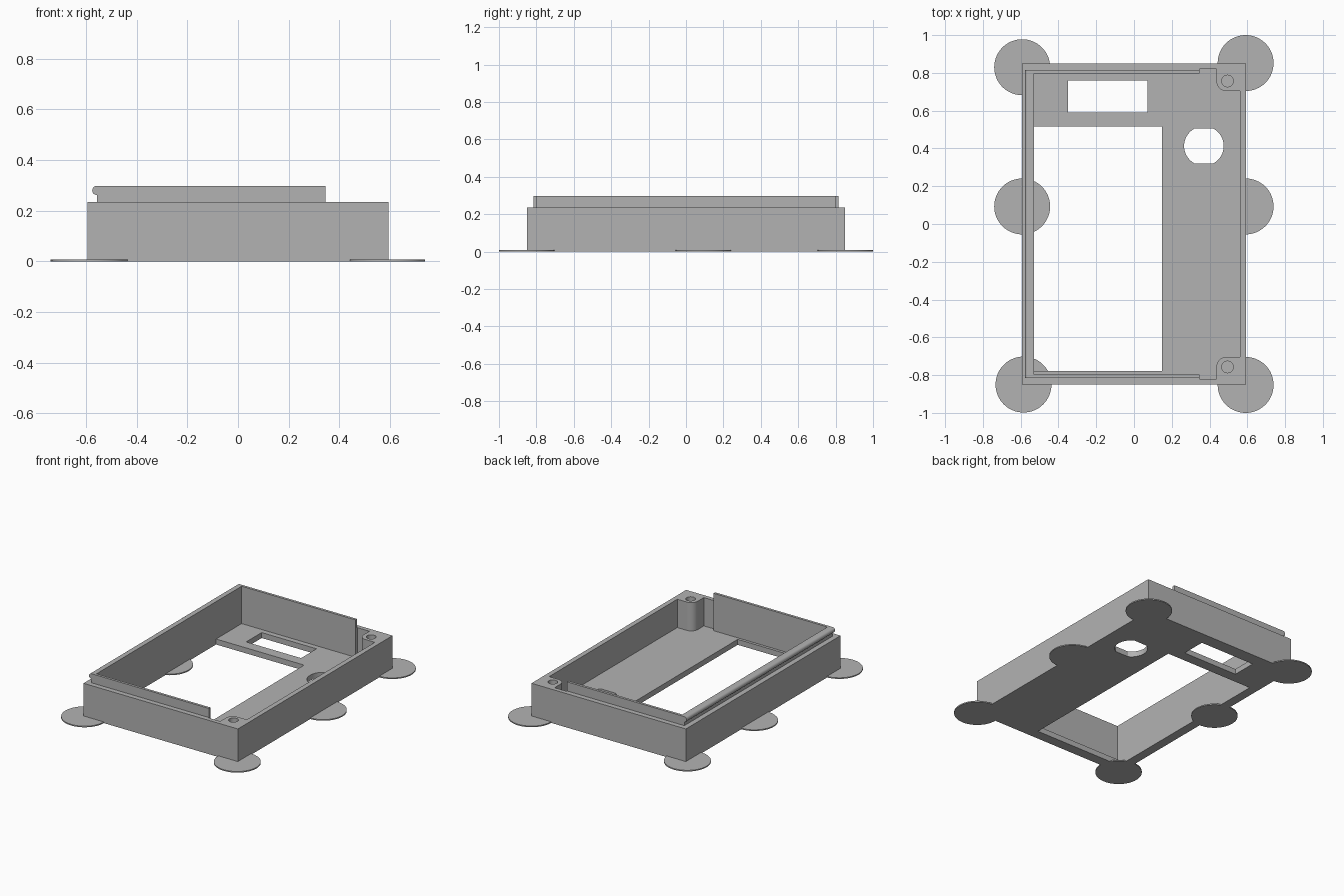
import bpy, bmesh, math

if "Cube" in bpy.data.objects:
    bpy.data.objects.remove(bpy.data.objects["Cube"])

grey = bpy.data.materials.new("plain grey")
grey.diffuse_color = (0.45, 0.45, 0.45, 1)
grey.use_nodes = True
grey.node_tree.nodes["Principled BSDF"].inputs["Base Color"].default_value = grey.diffuse_color

FLOOR, RIM, LIP = 0.038, 0.235, 0.298


def prism(name, pts, z0, z1):
    """Extrude a flat outline from z0 to z1."""
    bm = bmesh.new()
    face = bm.faces.new([bm.verts.new((x, y, z0)) for x, y in pts])
    ext = bmesh.ops.extrude_face_region(bm, geom=[face])
    for v in ext["geom"]:
        if isinstance(v, bmesh.types.BMVert):
            v.co.z = z1
    bmesh.ops.recalc_face_normals(bm, faces=bm.faces)
    mesh = bpy.data.meshes.new(name)
    bm.to_mesh(mesh)
    bm.free()
    mesh.materials.append(grey)
    ob = bpy.data.objects.new(name, mesh)
    bpy.context.collection.objects.link(ob)
    return ob


def rect(x0, x1, y0, y1):
    return [(x0, y0), (x1, y0), (x1, y1), (x0, y1)]


def arc(cx, cy, r, a0, a1, n):
    angles = [math.radians(a0 + (a1 - a0) * i / n) for i in range(n + 1)]
    return [(cx + r * math.cos(a), cy + r * math.sin(a)) for a in angles]


def circle(cx, cy, r, n):
    return arc(cx, cy, r, 0, 360, n)[:-1]


def combine(ob, other, op):
    """Boolean the other solid into ob, then discard it."""
    mod = ob.modifiers.new(op, "BOOLEAN")
    mod.operation, mod.object, mod.solver = op, other, "EXACT"
    bpy.context.view_layer.objects.active = ob
    bpy.ops.object.modifier_apply(modifier=mod.name)
    bpy.data.objects.remove(other)


def smooth(ob):
    bpy.ops.object.select_all(action="DESELECT")
    ob.select_set(True)
    bpy.context.view_layer.objects.active = ob
    bpy.ops.object.shade_smooth_by_angle(angle=math.radians(30))


# tray body, hollowed around the two corner screw posts
case = prism("case", rect(-0.594, 0.594, -0.85, 0.85), 0, RIM)
half = [(-0.53, 0.797), (0.346, 0.797), (0.346, 0.82), (0.437, 0.82)]
half += arc(0.487, 0.754, 0.05, 180, 270, 10) + [(0.56, 0.704)]
cavity = half + [(x, -y) for x, y in reversed(half)]
combine(case, prism("cavity", cavity, FLOOR, 0.5), "DIFFERENCE")

# raised lip on three sides
lip = [(0.346, 0.815), (-0.558, 0.815), (-0.558, -0.815), (0.346, -0.815),
       (0.346, -0.797), (-0.53, -0.797), (-0.53, 0.797), (0.346, 0.797)]
combine(case, prism("lip", lip, 0.2, LIP), "UNION")

# snap bead along the left lip
bead = prism("bead", circle(0, 0, 0.018, 24), -0.815, 0.815)
bead.rotation_euler = (math.pi / 2, 0, 0)
bead.location = (-0.558, 0, 0.28)
bpy.context.view_layer.update()
combine(case, bead, "UNION")

# screen opening, slot window and flat-sided round hole in the floor
flat = math.degrees(math.asin(0.092 / 0.105))
button = (arc(0.37, 0.413, 0.105, -flat, flat, 14)
          + arc(0.37, 0.413, 0.105, 180 - flat, 180 + flat, 14))
for outline in (rect(-0.53, 0.147, -0.778, 0.516),
                rect(-0.35, 0.072, 0.59, 0.76), button):
    combine(case, prism("floor_cutter", outline, -0.1, 0.1), "DIFFERENCE")

# blind screw holes in the posts
for side in (-1, 1):
    hole = prism("screw_cutter", circle(0.495, side * 0.757, 0.031, 24), 0.08, 0.5)
    combine(case, hole, "DIFFERENCE")
smooth(case)

# thin round pads under the corners and long sides
pads = [(-0.592, 0.83), (-0.592, 0.093), (-0.585, -0.85),
        (0.591, 0.852), (0.591, 0.093), (0.591, -0.852)]
for i, (x, y) in enumerate(pads):
    smooth(prism(f"pad_{i + 1}", circle(x, y, 0.148, 64), 0, 0.008))
